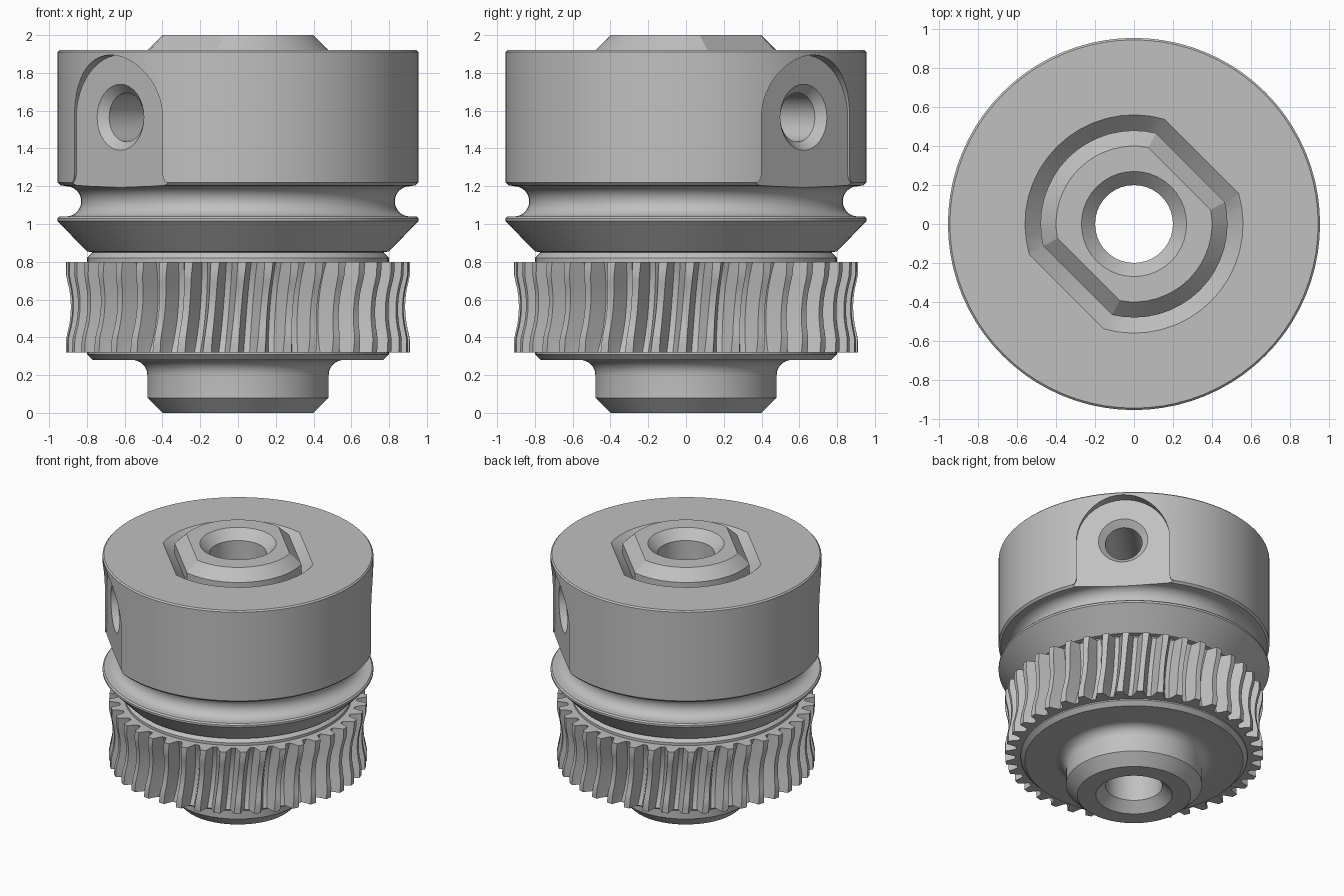
import bpy, bmesh, math
from mathutils import Matrix, Vector

cube = bpy.data.objects.get("Cube")
if cube:
    bpy.data.objects.remove(cube, do_unlink=True)

steel = bpy.data.materials.new("plain_grey")
steel.use_nodes = True
GREY = (0.53, 0.53, 0.53, 1)
steel.diffuse_color = GREY
steel.node_tree.nodes["Principled BSDF"].inputs["Base Color"].default_value = GREY
DIAG = math.radians(45)


def finish(name, bm):
    bmesh.ops.recalc_face_normals(bm, faces=bm.faces[:])
    mesh = bpy.data.meshes.new(name)
    bm.to_mesh(mesh)
    bm.free()
    mesh.materials.append(steel)
    obj = bpy.data.objects.new(name, mesh)
    bpy.context.collection.objects.link(obj)
    return obj


def skin(bm, rings, closed=False):
    """Join rings of equal length with quads, capped unless closed on itself."""
    rows = [[bm.verts.new(p) for p in ring] for ring in rings]
    pairs = list(zip(rows, rows[1:]))
    if closed:
        pairs.append((rows[-1], rows[0]))
    else:
        bm.faces.new(rows[0])
        bm.faces.new(rows[-1])
    for a, b in pairs:
        for i in range(len(a)):
            j = (i + 1) % len(a)
            bm.faces.new((a[i], a[j], b[j], b[i]))


def lathe(name, profile, steps, matrix=Matrix()):
    """Solid of revolution about z from (radius, height) points."""
    bm = bmesh.new()
    rings = []
    for r, z in profile:
        rings.append([matrix @ Vector((r * math.cos(t), r * math.sin(t), z))
                      for t in (math.tau * i / steps for i in range(steps))])
    skin(bm, rings)
    return finish(name, bm)


def arc(cx, cy, r, start, end, n):
    return [(cx + r * math.cos(math.radians(start + (end - start) * i / n)),
             cy + r * math.sin(math.radians(start + (end - start) * i / n)))
            for i in range(n + 1)]


def double_d(r, flat, z, n=16):
    """Circle with two opposite flats that face the diagonal."""
    h = math.acos(flat / r)
    pts = []
    for base in (DIAG, DIAG + math.pi):
        for i in range(n + 1):
            t = base + h + (math.pi - 2 * h) * i / n
            pts.append((r * math.cos(t), r * math.sin(t), z))
    return pts


def d_solid(name, sections):
    bm = bmesh.new()
    skin(bm, [double_d(*s) for s in sections])
    return finish(name, bm)


def cut(obj, cutters):
    for c in cutters:
        c.hide_render = True
        mod = obj.modifiers.new("cut", 'BOOLEAN')
        mod.operation = 'DIFFERENCE'
        mod.solver = 'EXACT'
        mod.object = c
        bpy.context.view_layer.objects.active = obj
        bpy.ops.object.modifier_apply(modifier=mod.name)


# Turned body: lower hub, gear core, conical flange, round groove, collar
profile = [(0.40, 0), (0.48, 0.08)]
profile += arc(0.56, 0.20, 0.08, 180, 90, 8)
profile += [(0.77, 0.28), (0.80, 0.31), (0.80, 0.33), (0.77, 0.34),
            (0.77, 0.79), (0.80, 0.795), (0.80, 0.82), (0.77, 0.85),
            (0.80, 0.855), (0.955, 1.015), (0.955, 1.03), (0.945, 1.04)]
profile += arc(0.91, 1.12, 0.08, 270, 90, 16)
profile += [(0.94, 1.205), (0.955, 1.22), (0.955, 1.91), (0.945, 1.92)]
body = lathe("turned_body", profile, 80)

# Boss with two flats, standing in a bevelled recess
boss = d_solid("top_boss", [(0.48, 0.41, 1.83), (0.48, 0.41, 1.92), (0.40, 0.33, 2.0)])
recess = d_solid("recess_cutter", [(0.48, 0.41, 1.84), (0.58, 0.51, 1.94)])

# Central bore, countersunk at both ends
bore = lathe("bore_cutter", [(0.29, -0.02), (0.20, 0.07), (0.20, 1.93), (0.29, 2.02)], 40)

# Cross hole for the screws, countersunk at each pad
along = Matrix.Translation((0, 0, 1.565)) @ Matrix.Rotation(DIAG, 4, 'Z') \
    @ Matrix.Rotation(math.radians(90), 4, 'Y')
cross = lathe("screw_hole_cutter",
              [(0.215, -0.92), (0.13, -0.835), (0.13, 0.835), (0.215, 0.92)], 32, along)


def pad_cutter(name, angle):
    """Arched slot with a flat floor and flared lower corners."""
    outline = arc(0, 1.565, 0.33, 0, 180, 24)
    outline += arc(-0.39, 1.265, 0.06, 0, -90, 5)
    outline += [(-0.39, 1.13), (0.39, 1.13)]
    outline += arc(0.39, 1.265, 0.06, 270, 180, 5)
    turn = Matrix.Rotation(angle, 4, 'Z')
    bm = bmesh.new()
    skin(bm, [[turn @ Vector((u, v, z)) for v, z in outline] for u in (0.88, 1.1)])
    return finish(name, bm)


pads = [pad_cutter("pad_cutter_back", DIAG),
        pad_cutter("pad_cutter_front", DIAG + math.pi)]
cut(body, [recess, bore] + pads + [cross])
cut(boss, [bore])
for c in [recess, bore, cross] + pads:
    bpy.data.objects.remove(c, do_unlink=True)

# Worm gear: throated, slightly twisted teeth
TEETH, LOW, HIGH, LAYERS = 40, 0.32, 0.80, 14
MID = (LOW + HIGH) / 2


def throat(mid_radius, curve, dz):
    return mid_radius + curve - math.sqrt(curve * curve - dz * dz)


def gear_ring(z, flat_radius=None):
    dz = z - MID
    tip = min(0.91, throat(0.885, 0.52, dz))
    root = throat(0.79, 0.62, dz)
    middle = (tip + root) / 2
    wide = 0.13 + 0.5 * dz * dz          # half tip width as a share of the pitch
    shape = [(-0.38, root), (-0.25, middle), (-wide, tip),
             (wide, tip), (0.25, middle), (0.38, root)]
    ring = []
    for k in range(TEETH):
        for share, r in shape:
            t = math.tau * (k + share) / TEETH + 0.1 * dz
            r = flat_radius or r
            ring.append((r * math.cos(t), r * math.sin(t), z))
    return ring


bm = bmesh.new()
heights = [LOW + (HIGH - LOW) * i / LAYERS for i in range(LAYERS + 1)]
skin(bm, [gear_ring(LOW, 0.7)] + [gear_ring(z) for z in heights]
     + [gear_ring(HIGH, 0.7)], closed=True)
gear = finish("worm_gear", bm)

# Smooth shading with crisp edges
bpy.ops.object.select_all(action='DESELECT')
for obj in (body, boss, gear):
    obj.select_set(True)
bpy.context.view_layer.objects.active = body
bpy.ops.object.shade_smooth_by_angle(angle=math.radians(25))
